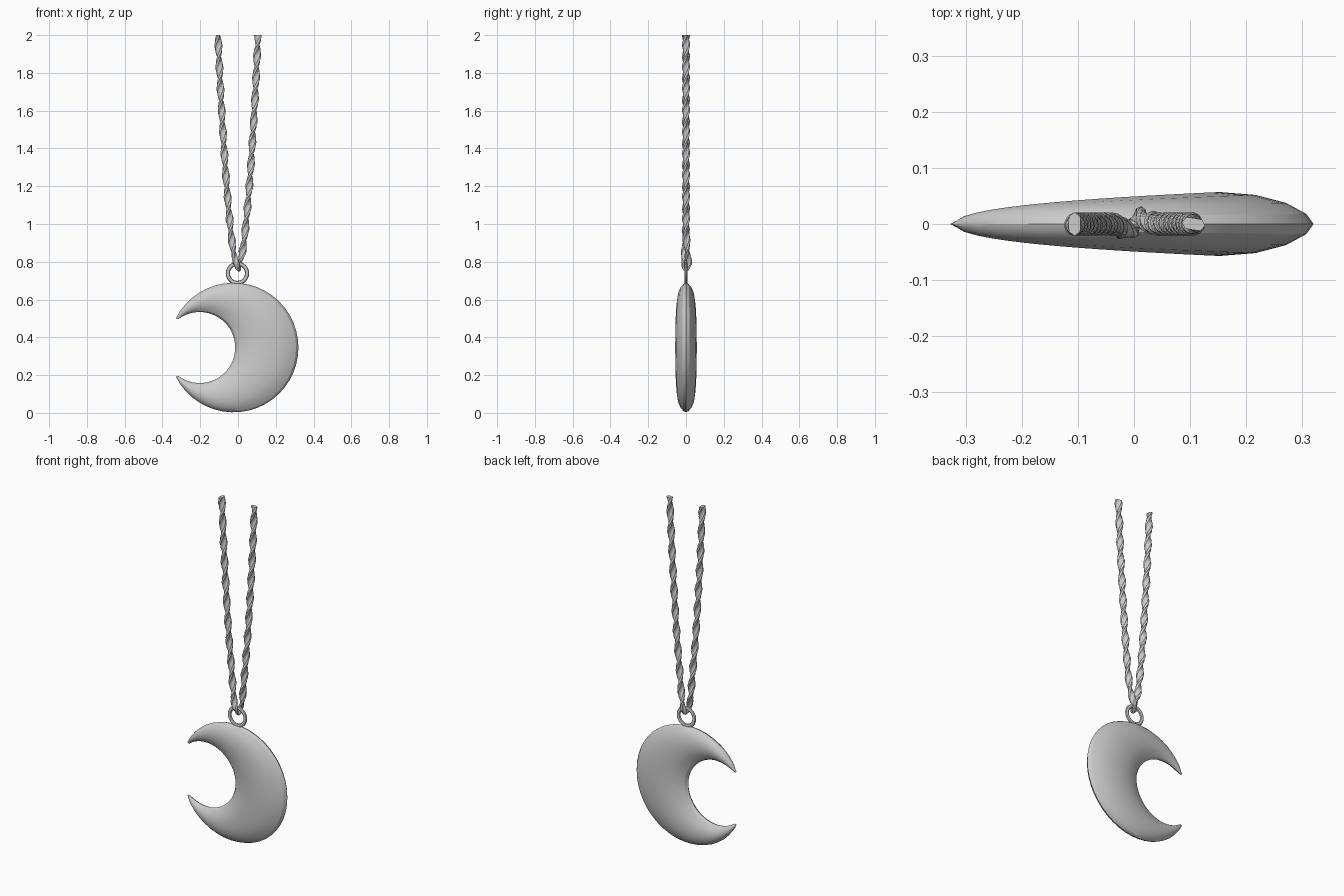
import bpy, bmesh, math
from mathutils import Vector, Quaternion

if "Cube" in bpy.data.objects:
    bpy.data.objects.remove(bpy.data.objects["Cube"])


def skin(name, rings, caps=True):
    """Join equal rings of points into a closed tube."""
    bm = bmesh.new()
    rows = [[bm.verts.new(p) for p in ring] for ring in rings]
    n = len(rows[0])
    for a, b in zip(rows, rows[1:]):
        for i in range(n):
            j = (i + 1) % n
            bm.faces.new((a[i], a[j], b[j], b[i]))
    if caps:
        bm.faces.new(rows[0])
        bm.faces.new(rows[-1])
    bmesh.ops.remove_doubles(bm, verts=bm.verts, dist=0.0002)
    bmesh.ops.recalc_face_normals(bm, faces=bm.faces)
    mesh = bpy.data.meshes.new(name)
    bm.to_mesh(mesh)
    bm.free()
    obj = bpy.data.objects.new(name, mesh)
    bpy.context.collection.objects.link(obj)
    return obj


# Crescent: lens sections swept between an outer and an inner arc
CZ, OUT_X, OUT_R, IN_X, IN_R = 0.346, -0.023, 0.343, -0.203, 0.188
TIP = Vector((-0.318, CZ + 0.15))
out_tip = math.atan2(TIP.y - CZ, TIP.x - OUT_X)
in_tip = math.atan2(TIP.y - CZ, TIP.x - IN_X)
sections = []
STEPS, HALF = 40, 8
for s in range(STEPS + 1):
    t = s / STEPS
    k = 1 - 2 * t
    a, b = out_tip * k, in_tip * k
    outer = Vector((OUT_X + OUT_R * math.cos(a), 0, CZ + OUT_R * math.sin(a)))
    inner = Vector((IN_X + IN_R * math.cos(b), 0, CZ + IN_R * math.sin(b)))
    depth = 0.057 * max(0, math.sin(math.pi * t)) ** 0.55
    ring = []
    for i in range(2 * HALF):
        ang = math.pi * i / HALF
        u, v = math.cos(ang), math.sin(ang)
        p = (outer + inner) / 2 + (outer - inner) / 2 * u
        p.y = math.copysign(depth * abs(v) ** 1.2, v)
        ring.append(p)
    sections.append(ring)
crescent = skin("crescent_pendant", sections)
crescent.data.shade_smooth()
bpy.context.view_layer.objects.active = crescent
crescent.select_set(True)
bpy.ops.object.shade_smooth_by_angle(angle=math.radians(25))

# Hanging ring on top of the crescent
bpy.ops.mesh.primitive_torus_add(major_segments=24, minor_segments=8,
                                 major_radius=0.051, minor_radius=0.011,
                                 location=(-0.003, 0, 0.739),
                                 rotation=(math.pi / 2, 0, 0))
hanger = bpy.context.object
hanger.name = "hanging_ring"
hanger.scale.z = 0.7

# Twisted cord: down the front, through the ring and up the back
side = [(0.106, 0, 2.0), (0.092, 0, 1.7), (0.074, 0, 1.4), (0.060, 0, 1.2),
        (0.042, 0, 1.0), (0.031, 0.003, 0.9), (0.019, 0.009, 0.83),
        (0.008, 0.015, 0.79)]
path = [Vector((-x, -y, z)) for x, y, z in side]
path += [Vector((0, 0, 0.760))]
path += [Vector(p) for p in reversed(side)]


def smooth_path(pts, spacing):
    """Catmull-Rom points at roughly even spacing."""
    ext = [2 * pts[0] - pts[1]] + pts + [2 * pts[-1] - pts[-2]]
    result = []
    for p, q, r, w in zip(ext, ext[1:], ext[2:], ext[3:]):
        n = max(4, round((r - q).length / spacing))
        for i in range(n):
            t = i / n
            result.append(0.5 * (2 * q + (r - p) * t
                                 + (2 * p - 5 * q + 4 * r - w) * t * t
                                 + (3 * q - p - 3 * r + w) * t ** 3))
    return result + [pts[-1]]


points = smooth_path(path, 0.013)
rings, travelled = [], 0.0
normal = Vector((0, 1, 0))
last = None
for i, p in enumerate(points):
    tangent = (points[min(i + 1, len(points) - 1)] - points[max(i - 1, 0)]).normalized()
    if last is not None:
        normal = last.rotation_difference(tangent) @ normal
        travelled += (p - points[i - 1]).length
    normal = (normal - tangent * normal.dot(tangent)).normalized()
    last = tangent
    binormal = tangent.cross(normal)
    twist = travelled * 2 * math.pi / 0.23
    size = 0.72 + 0.28 * min(1, max(0, (p.z - 0.76) / 0.1))
    ring = []
    # Two-lobed section gives the look of two twisted strands
    for j in range(10):
        ang = 2 * math.pi * j / 10
        rad = size * (0.0155 + 0.0055 * math.cos(2 * ang))
        q = p + rad * (normal * math.cos(ang + twist) + binormal * math.sin(ang + twist))
        q.z = min(q.z, 2.0)
        ring.append(q)
    rings.append(ring)
skin("twisted_cord", rings)
